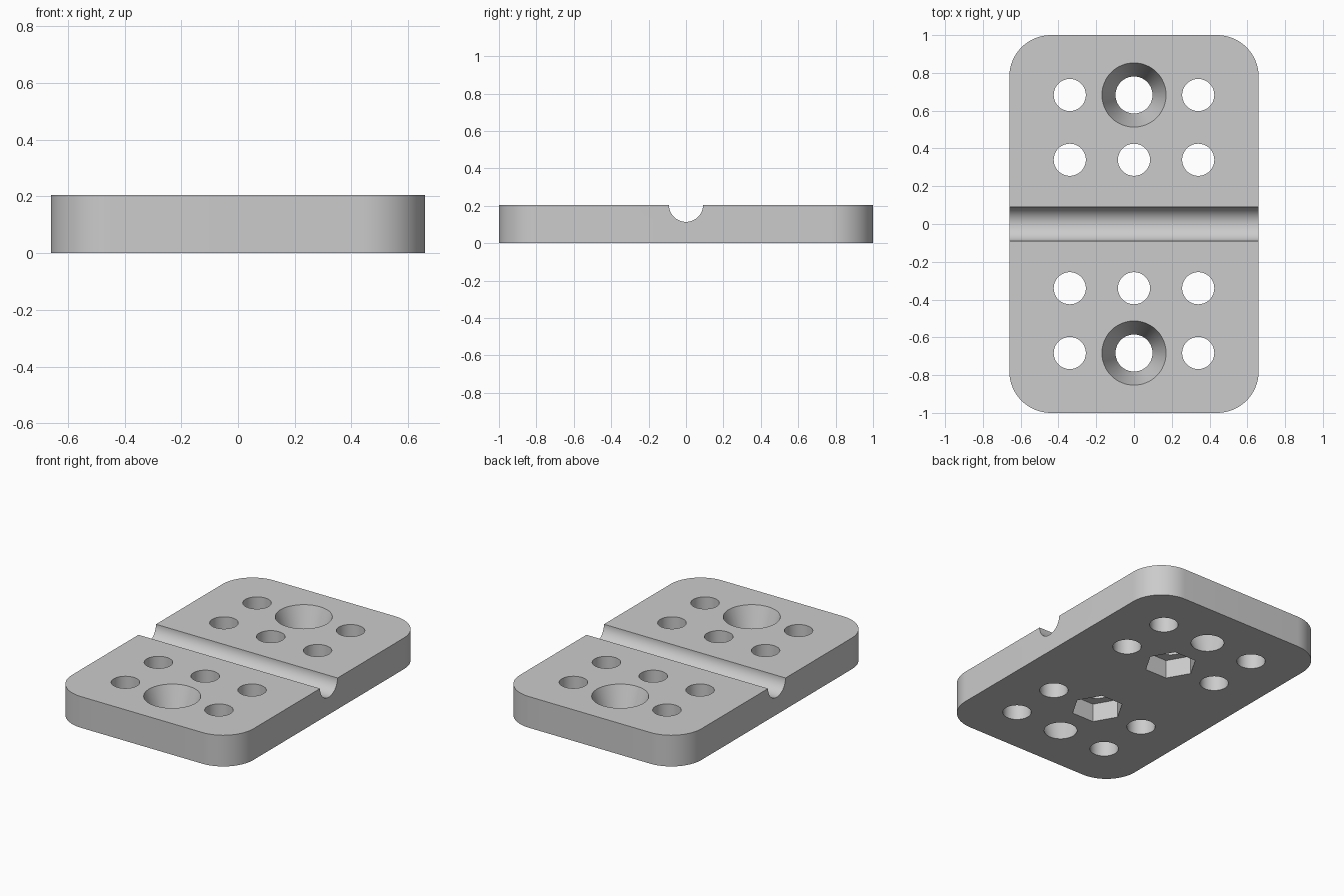
import bpy, bmesh, math
from mathutils import Matrix, Vector

if "Cube" in bpy.data.objects:
    bpy.data.objects.remove(bpy.data.objects["Cube"], do_unlink=True)

HALF_X, HALF_Y, THICK, CORNER = 0.66, 1.0, 0.205, 0.22
HOLE_X, ROW_IN, ROW_OUT = 0.34, 0.34, 0.683
PAD = 0.05


def make_object(name, bm):
    bmesh.ops.recalc_face_normals(bm, faces=bm.faces)
    mesh = bpy.data.meshes.new(name)
    bm.to_mesh(mesh)
    bm.free()
    obj = bpy.data.objects.new(name, mesh)
    bpy.context.collection.objects.link(obj)
    return obj


def add_post(bm, x, y, z0, z1, r0, r1, sides=64):
    """Upright cylinder, cone or prism from z0 to z1."""
    bmesh.ops.create_cone(bm, cap_ends=True, segments=sides, radius1=r0, radius2=r1,
                          depth=z1 - z0, matrix=Matrix.Translation((x, y, (z0 + z1) / 2)))


# Rounded plate: outline walked corner by corner, then extruded
bm = bmesh.new()
outline = []
for i, (sx, sy) in enumerate([(1, 1), (-1, 1), (-1, -1), (1, -1)]):
    for k in range(17):
        a = math.pi / 2 * (i + k / 16)
        outline.append(bm.verts.new((sx * (HALF_X - CORNER) + CORNER * math.cos(a),
                                     sy * (HALF_Y - CORNER) + CORNER * math.sin(a), 0)))
base = bm.faces.new(outline)
top = bmesh.ops.extrude_face_region(bm, geom=[base])["geom"]
bmesh.ops.translate(bm, vec=Vector((0, 0, THICK)),
                    verts=[v for v in top if isinstance(v, bmesh.types.BMVert)])
plate = make_object("mounting_plate", bm)

# Cutters: small round holes
holes = bmesh.new()
for s in (-1, 1):
    for x, y in [(-HOLE_X, ROW_IN), (0, ROW_IN), (HOLE_X, ROW_IN),
                 (-HOLE_X, ROW_OUT), (HOLE_X, ROW_OUT)]:
        add_post(holes, x, s * y, -PAD, THICK + PAD, 0.085, 0.085)

# Cutters: tapered screw holes and the cable groove across the middle
tapers = bmesh.new()
R_LOW, R_TOP = 0.098, 0.17
extra = (R_TOP - R_LOW) / THICK * PAD
for s in (-1, 1):
    add_post(tapers, 0, s * ROW_OUT, -PAD, THICK + PAD, R_LOW - extra, R_TOP + extra)
bmesh.ops.create_cone(tapers, cap_ends=True, segments=64, radius1=0.091, radius2=0.091, depth=2,
                      matrix=Matrix.Translation((0, 0, THICK)) @ Matrix.Rotation(math.pi / 2, 4, 'Y'))

# Cutters: hexagonal nut pockets in the underside, corners along x
pockets = bmesh.new()
for s in (-1, 1):
    add_post(pockets, 0, s * ROW_IN, -PAD, 0.12, 0.157, 0.157, 6)
bmesh.ops.rotate(pockets, verts=pockets.verts, cent=(0, 0, 0),
                 matrix=Matrix.Rotation(0, 3, 'Z'))
for s in (-1, 1):
    group = [v for v in pockets.verts if v.co.y * s > 0]
    reach = max(abs(v.co.x) for v in group)
    if reach < 0.15:
        bmesh.ops.rotate(pockets, verts=group, cent=(0, s * ROW_IN, 0),
                         matrix=Matrix.Rotation(math.pi / 6, 3, 'Z'))

# Cut everything and bake the result
cutters = [make_object("hole_cutter", holes), make_object("taper_groove_cutter", tapers),
           make_object("nut_pocket_cutter", pockets)]
for c in cutters:
    c.hide_render = True
    mod = plate.modifiers.new(c.name, 'BOOLEAN')
    mod.operation, mod.solver, mod.object = 'DIFFERENCE', 'EXACT', c
bpy.context.view_layer.update()
result = bpy.data.meshes.new_from_object(plate.evaluated_get(bpy.context.evaluated_depsgraph_get()))
plate.modifiers.clear()
plate.data = result
for c in cutters:
    bpy.data.objects.remove(c, do_unlink=True)

# Plain grey finish, smooth curves with sharp rims
grey = bpy.data.materials.new("light_grey")
grey.use_nodes = True
colour = (0.6, 0.6, 0.6, 1)
grey.diffuse_color = colour
grey.node_tree.nodes["Principled BSDF"].inputs["Base Color"].default_value = colour
plate.data.materials.clear()
plate.data.materials.append(grey)
bpy.ops.object.select_all(action='DESELECT')
plate.select_set(True)
bpy.context.view_layer.objects.active = plate
bpy.ops.object.shade_smooth_by_angle(angle=math.radians(30))
